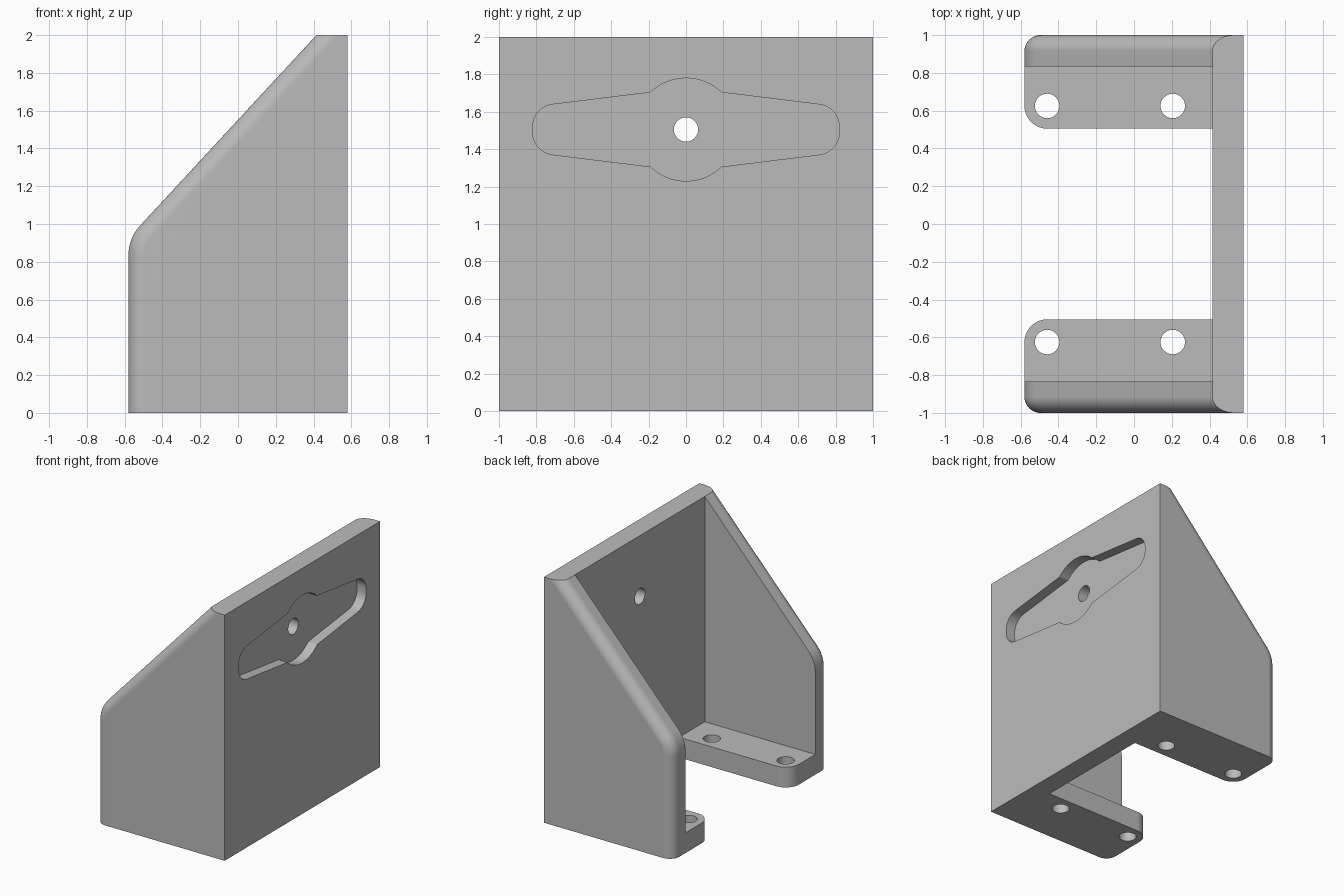
import bpy, bmesh
from math import radians, sin, cos, acos, atan2, tan
from mathutils import Vector

cube = bpy.data.objects.get("Cube")
if cube:
    bpy.data.objects.remove(cube, do_unlink=True)

grey = bpy.data.materials.new("plain grey")
grey.use_nodes = True
colour = (0.5, 0.5, 0.5, 1)
grey.diffuse_color = colour
grey.node_tree.nodes["Principled BSDF"].inputs["Base Color"].default_value = colour

HALF_X, HALF_Y, HEIGHT = 0.58, 1.0, 2.0
THICK = 0.165                     # plate, walls and feet
PLATE_X = HALF_X - THICK          # inner face of the back plate
FOOT_Y = 0.505
FILLET = 0.085


def arc(cx, cy, r, start, end, steps):
    """Points on an arc, angles in degrees."""
    angles = [radians(start + (end - start) * i / steps) for i in range(steps + 1)]
    return [(cx + r * cos(a), cy + r * sin(a)) for a in angles]


def prism(name, points, axis, low, high):
    """Extrude a 2D outline along an axis from low to high."""
    place = {"X": lambda p, d: (d, p[0], p[1]),
             "Y": lambda p, d: (p[0], d, p[1]),
             "Z": lambda p, d: (p[0], p[1], d)}[axis]
    bm = bmesh.new()
    face = bm.faces.new([bm.verts.new(place(p, low)) for p in points])
    out = bmesh.ops.extrude_face_region(bm, geom=[face])
    shift = Vector(place((0, 0), high - low))
    verts = [g for g in out["geom"] if isinstance(g, bmesh.types.BMVert)]
    bmesh.ops.translate(bm, verts=verts, vec=shift)
    bmesh.ops.recalc_face_normals(bm, faces=bm.faces)
    mesh = bpy.data.meshes.new(name)
    bm.to_mesh(mesh)
    bm.free()
    mesh.materials.append(grey)
    obj = bpy.data.objects.new(name, mesh)
    bpy.context.collection.objects.link(obj)
    return obj


def cut(target, cutter):
    """Subtract the cutter and remove it."""
    cutter.hide_render = True
    mod = target.modifiers.new("cut", "BOOLEAN")
    mod.operation, mod.solver, mod.object = "DIFFERENCE", "EXACT", cutter
    bpy.context.view_layer.objects.active = target
    bpy.ops.object.modifier_apply(modifier=mod.name)
    bpy.data.objects.remove(cutter, do_unlink=True)


# Side profile: upright front, rounded knee, slope up to the plate
knee_z, knee = 0.925, 0.09
slope = atan2(HEIGHT - knee_z, PLATE_X + HALF_X)
turn = radians(90) - slope
knee_r = knee / tan(turn / 2)
profile = [(HALF_X, 0), (HALF_X, HEIGHT), (PLATE_X, HEIGHT)]
profile += arc(knee_r - HALF_X, knee_z - knee, knee_r, 180 - turn * 57.29578, 180, 8)
profile += [(-HALF_X, 0)]
bracket = prism("mounting_bracket", profile, "Y", -HALF_Y, HALF_Y)

# Fillet the outer rims along the front and slope of both side walls
bm = bmesh.new()
bm.from_mesh(bracket.data)
rims = []
for e in bm.edges:
    a, b = e.verts
    along = abs(a.co.y - b.co.y) < 0.01
    on_free_side = max(a.co.x, b.co.x) < PLATE_X + 0.01
    on_floor = max(a.co.z, b.co.z) < 0.01
    if along and on_free_side and not on_floor:
        rims.append(e)
bmesh.ops.bevel(bm, geom=rims, offset=FILLET, offset_type="OFFSET",
                segments=10, profile=0.5, affect="EDGES")
bm.to_mesh(bracket.data)
bm.free()

# Hollow between the walls, above the feet
wall_y = HALF_Y - THICK
cut(bracket, prism("hollow_cutter",
    [(-1, -wall_y), (PLATE_X, -wall_y), (PLATE_X, wall_y), (-1, wall_y)],
    "Z", THICK, 3))

# Gap between the feet, flared to round their inner corners
r = 0.12
side = arc(r - HALF_X, FOOT_Y + r, r, 270, 180, 10)
half = [(PLATE_X, FOOT_Y)] + side + [(-1, FOOT_Y + r)]
cut(bracket, prism("gap_cutter", half + [(x, -y) for x, y in reversed(half)],
                   "Z", -1, 1))

# Screw holes in the feet
for x in (-0.46, 0.205):
    for y in (-0.625, 0.625):
        cut(bracket, prism("foot_hole_cutter", arc(x, y, 0.065, 0, 348.75, 31),
                           "Z", -1, 1))

# Keyed recess on the outside of the plate: round hub with tapering arms
mid_z, hub = 1.505, 0.275
join = 46.3
quarter = arc(0.7, 0.015, 0.12, 0, 83, 10) + arc(0, 0, hub, join, 90, 8)
upper = quarter + [(-y, z) for y, z in reversed(quarter[:-1])]
outline = upper + [(-y, -z) for y, z in upper]
cut(bracket, prism("recess_cutter", [(y, z + mid_z) for y, z in outline],
                   "X", HALF_X - THICK / 2, 1))
cut(bracket, prism("plate_hole_cutter", arc(0, mid_z, 0.065, 0, 348.75, 31),
                   "X", 0, 1))

# Smooth fillets, crisp edges
bpy.ops.object.select_all(action="DESELECT")
bracket.select_set(True)
bpy.context.view_layer.objects.active = bracket
bpy.ops.object.shade_smooth_by_angle(angle=radians(30))
weighted = bracket.modifiers.new("even_shading", "WEIGHTED_NORMAL")
weighted.keep_sharp = True
